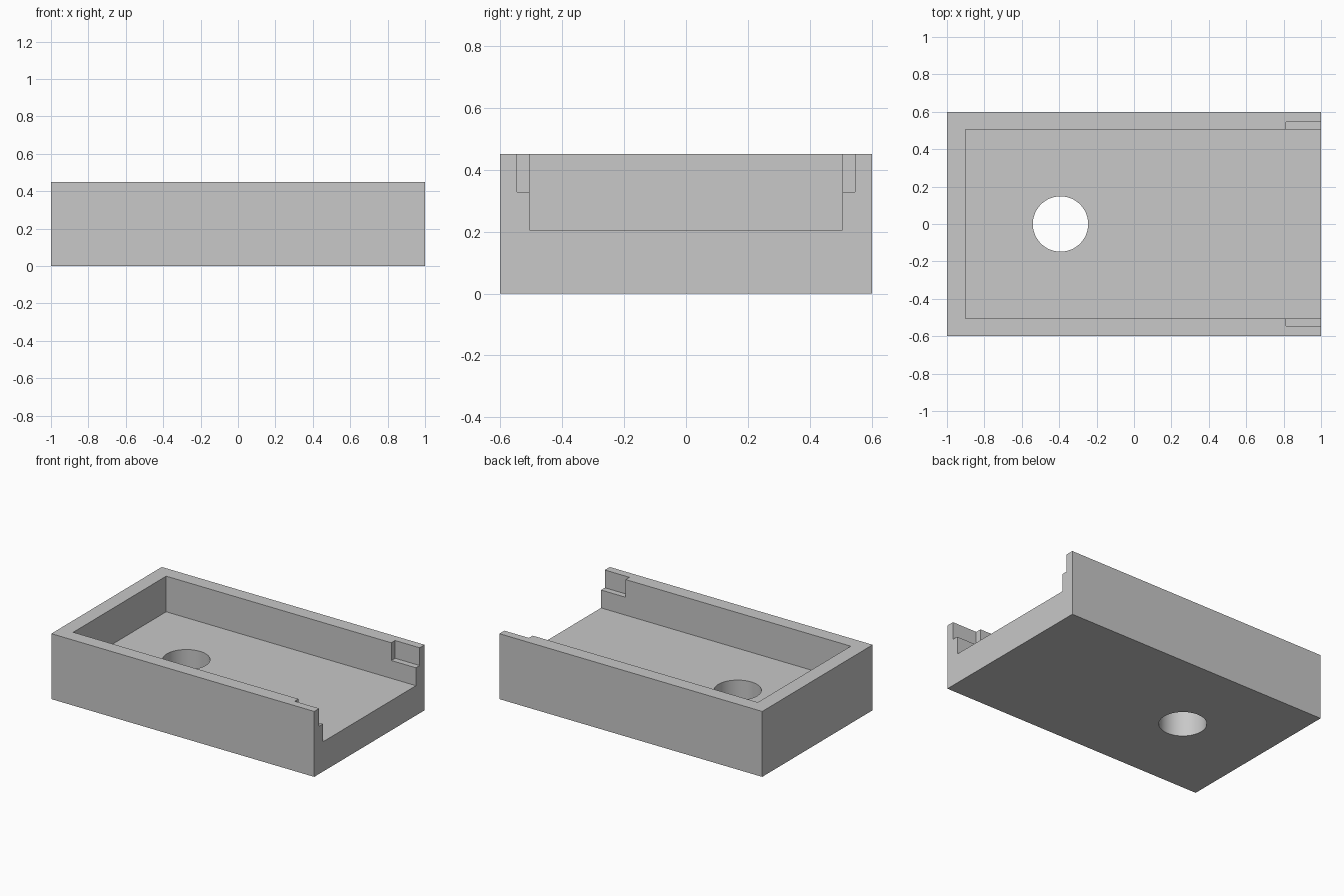
import bpy

cube = bpy.data.objects.get("Cube")
if cube:
    bpy.data.objects.remove(cube, do_unlink=True)

LENGTH, WIDTH, HEIGHT = 2.0, 1.2, 0.45
FLOOR, SHELF = 0.205, 0.328
INNER, NOTCH = 0.505, 0.546
OVER = 0.2  # how far cutters reach past the body


def box(name, low, high):
    """Axis-aligned box between two corners."""
    centre = [(a + b) / 2 for a, b in zip(low, high)]
    bpy.ops.mesh.primitive_cube_add(size=1, location=centre)
    obj = bpy.context.object
    obj.name = name
    obj.scale = [b - a for a, b in zip(low, high)]
    bpy.ops.object.transform_apply(location=True, rotation=False, scale=True)
    return obj


def cut(target, cutter):
    """Subtract the cutter from the target, then discard it."""
    cutter.hide_render = True
    mod = target.modifiers.new(cutter.name, "BOOLEAN")
    mod.operation = "DIFFERENCE"
    mod.solver = "EXACT"
    mod.object = cutter
    bpy.context.view_layer.objects.active = target
    bpy.ops.object.modifier_apply(modifier=mod.name)
    bpy.data.objects.remove(cutter, do_unlink=True)


# Solid block of the tray
tray = box("open_ended_tray", (-LENGTH / 2, -WIDTH / 2, 0), (LENGTH / 2, WIDTH / 2, HEIGHT))

# Pocket, open at the +x end
cut(tray, box("pocket_cutter", (-0.9, -INNER, FLOOR), (1 + OVER, INNER, HEIGHT + OVER)))

# Stepped notches in both side walls at the open end
cut(tray, box("notch_cutter", (0.813, -NOTCH, SHELF), (1 + OVER, NOTCH, HEIGHT + OVER)))

# Round hole through the floor
bpy.ops.mesh.primitive_cylinder_add(vertices=64, radius=0.148, depth=1, location=(-0.393, 0, 0.1))
hole = bpy.context.object
hole.name = "hole_cutter"
cut(tray, hole)

# Plain grey finish
grey = bpy.data.materials.new("light_grey")
grey.use_nodes = True
grey.diffuse_color = (0.58, 0.58, 0.58, 1)
grey.node_tree.nodes["Principled BSDF"].inputs["Base Color"].default_value = grey.diffuse_color
tray.data.materials.clear()
tray.data.materials.append(grey)

# Smooth the hole wall, keep the box edges crisp
bpy.ops.object.select_all(action="DESELECT")
tray.select_set(True)
bpy.context.view_layer.objects.active = tray
bpy.ops.object.shade_smooth_by_angle()
